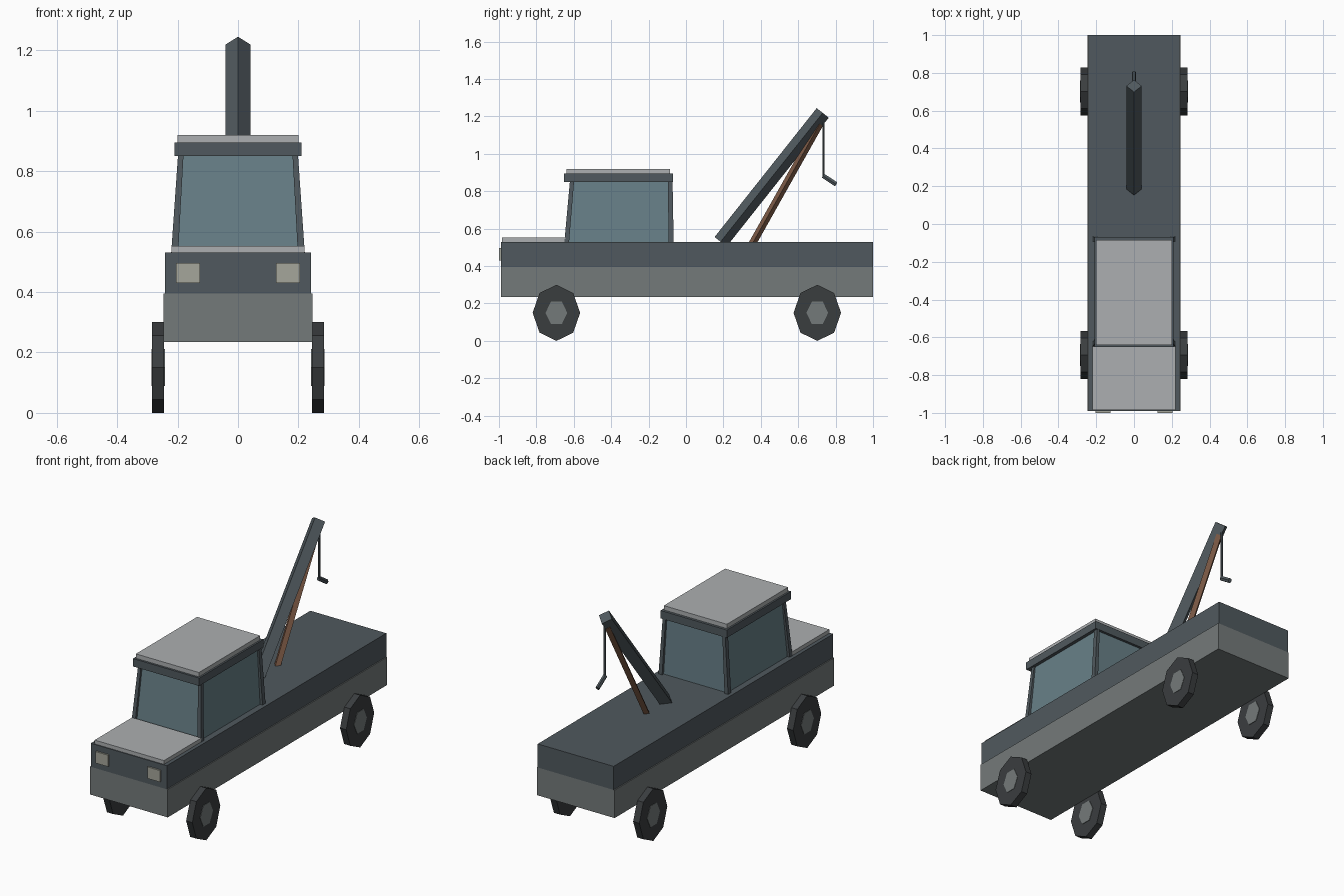
import bpy, bmesh
from math import cos, sin, pi
from mathutils import Vector

if "Cube" in bpy.data.objects:
    bpy.data.objects.remove(bpy.data.objects["Cube"])


def material(name, rgb):
    lin = [((c / 255 + 0.055) / 1.055) ** 2.4 for c in rgb]
    m = bpy.data.materials.new(name)
    m.diffuse_color = (*lin, 1)
    m.use_nodes = True
    m.node_tree.nodes["Principled BSDF"].inputs["Base Color"].default_value = m.diffuse_color
    return m


SLATE = material("slate", (80, 89, 94))
GREY = material("grey", (116, 122, 122))
PALE = material("pale", (172, 175, 177))
GLASS = material("glass", (104, 128, 136))
RUBBER = material("rubber", (58, 61, 63))
LAMP = material("lamp", (165, 166, 155))
WOOD = material("wood", (122, 88, 68))


def loft(name, rings, mat):
    """Close a solid between two matching rings of points."""
    bm = bmesh.new()
    a, b = [[bm.verts.new(p) for p in ring] for ring in rings]
    n = len(a)
    bm.faces.new(a)
    bm.faces.new(b)
    for i in range(n):
        j = (i + 1) % n
        bm.faces.new((a[i], a[j], b[j], b[i]))
    bmesh.ops.recalc_face_normals(bm, faces=bm.faces[:])
    me = bpy.data.meshes.new(name)
    bm.to_mesh(me)
    bm.free()
    me.materials.append(mat)
    ob = bpy.data.objects.new(name, me)
    bpy.context.collection.objects.link(ob)
    return ob


def rect(x0, x1, y0, y1, z):
    return [(x0, y0, z), (x1, y0, z), (x1, y1, z), (x0, y1, z)]


def box(name, x, y, z, mat):
    return loft(name, [rect(*x, *y, z[0]), rect(*x, *y, z[1])], mat)


def rod(name, a, b, n, rx, mat, ry=None):
    """Prism from a to b in the side plane, with a corner facing sideways."""
    a, b = Vector(a), Vector(b)
    side = Vector((1, 0, 0))
    up = (b - a).normalized().cross(side)
    ry = ry or rx
    ring = [side * rx * cos(2 * pi * i / n) + up * ry * sin(2 * pi * i / n) for i in range(n)]
    return loft(name, [[a + p for p in ring], [b + p for p in ring]], mat)


# Body and bonnet
box("lower_body", (-0.247, 0.247), (-0.99, 1.0), (0.235, 0.395), GREY)
box("upper_body", (-0.241, 0.241), (-0.99, 1.0), (0.395, 0.53), SLATE)
box("bonnet", (-0.22, 0.22), (-0.985, -0.645), (0.53, 0.552), PALE)

# Cab glass and roof
loft("cab_glass", [rect(-0.205, 0.205, -0.635, -0.08, 0.53),
                   rect(-0.19, 0.19, -0.608, -0.085, 0.86)], GLASS)
box("roof_rim", (-0.21, 0.21), (-0.652, -0.07), (0.85, 0.895), SLATE)
box("roof_panel", (-0.2, 0.2), (-0.64, -0.085), (0.895, 0.92), PALE)

for s, side in ((1, "right"), (-1, "left")):
    # Tapered corner posts
    for end, low, high in (("front", (-0.65, -0.625), (-0.62, -0.598)),
                           ("rear", (-0.093, -0.066), (-0.097, -0.072))):
        loft(f"{end}_post_{side}", [rect(s * 0.198, s * 0.221, *low, 0.53),
                                    rect(s * 0.18, s * 0.198, *high, 0.86)], SLATE)
    # Headlights
    box(f"headlight_{side}", (s * 0.125, s * 0.205), (-1.0, -0.985), (0.43, 0.496), LAMP)
    # Eight-sided wheels with six-sided hubs showing on both faces
    for end, y in (("front", -0.693), ("rear", 0.702)):
        for part, n, ry, rz, x0, x1, mat in (
                ("wheel", 8, 0.127, 0.15, 0.245, 0.284, RUBBER),
                ("hub", 6, 0.058, 0.07, 0.242, 0.286, GREY)):
            rings = [[(s * x, y + ry * cos(2 * pi * i / n), 0.15 + rz * sin(2 * pi * i / n))
                      for i in range(n)] for x in (x0, x1)]
            loft(f"{end}_{part}_{side}", rings, mat)

# Crane boom, strut, cable and hook
rod("boom", (0, 0.185, 0.53), (0, 0.731, 1.219), 4, 0.041, SLATE)
rod("boom_strut", (0, 0.352, 0.515), (0, 0.715, 1.16), 4, 0.02, WOOD)
rod("cable", (0, 0.735, 0.878), (0, 0.735, 1.2), 6, 0.007, SLATE)
rod("hook", (0, 0.733, 0.883), (0, 0.803, 0.837), 6, 0.011, SLATE, 0.014)
